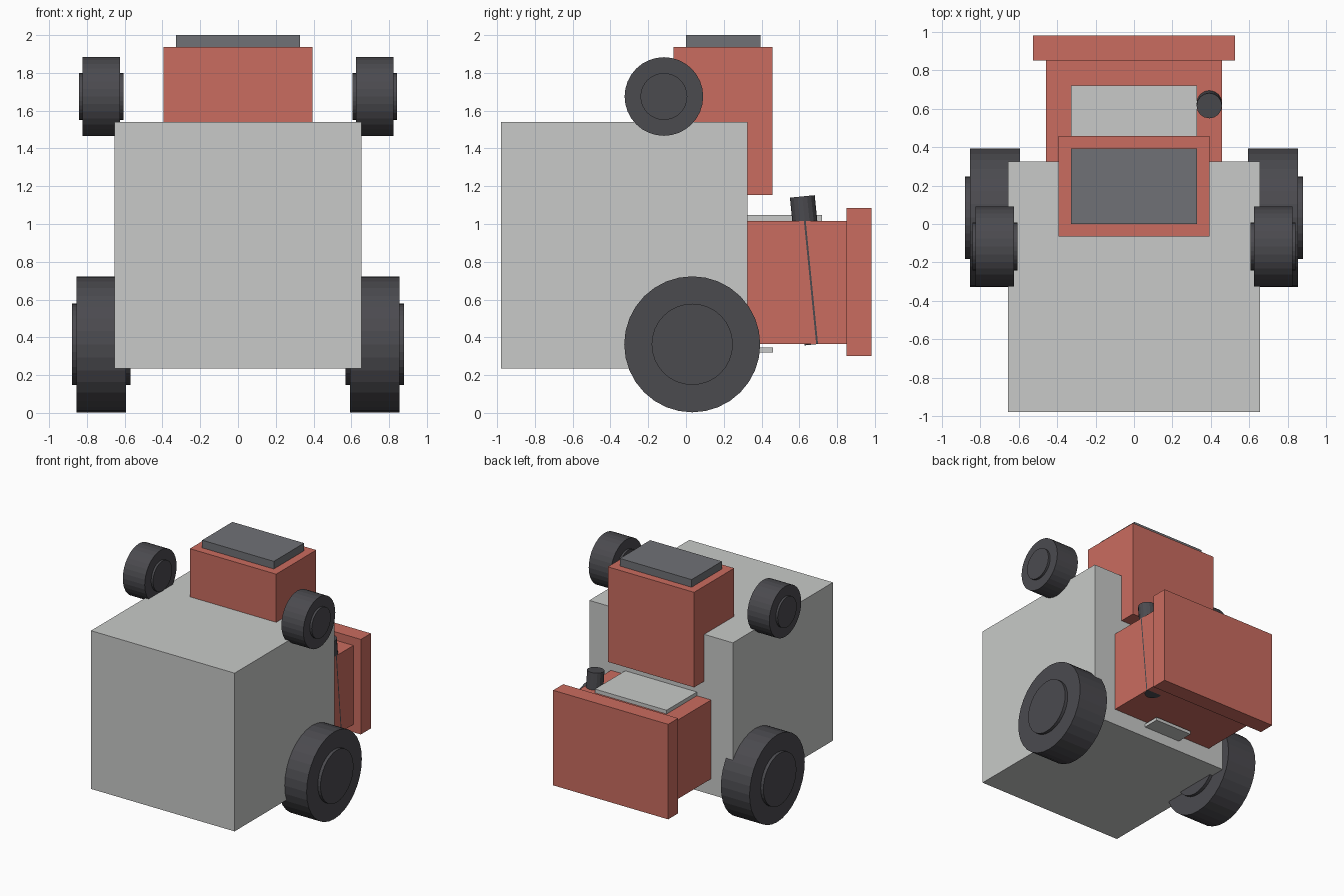
import bpy
import math

cube = bpy.data.objects.get("Cube")
if cube:
    bpy.data.objects.remove(cube, do_unlink=True)


def material(name, rgb):
    mat = bpy.data.materials.new(name)
    mat.use_nodes = True
    colour = (*rgb, 1.0)
    mat.diffuse_color = colour
    mat.node_tree.nodes["Principled BSDF"].inputs["Base Color"].default_value = colour
    return mat


RED = material("faded_red_paint", (0.59, 0.15, 0.115))
GREY = material("light_grey", (0.58, 0.59, 0.58))
SLATE = material("slate_grey", (0.162, 0.165, 0.18))
RUBBER = material("dark_rubber", (0.07, 0.069, 0.078))


def box(name, xs, ys, zs, mat):
    """Box between low and high limits on each axis."""
    spans = (xs, ys, zs)
    bpy.ops.mesh.primitive_cube_add(size=1, location=[(a + b) / 2 for a, b in spans])
    ob = bpy.context.object
    ob.name = name
    ob.scale = [b - a for a, b in spans]
    bpy.ops.object.transform_apply(location=False, rotation=False, scale=True)
    ob.data.materials.append(mat)
    return ob


def cylinder(name, radius, depth, location, rotation, mat, sides=32):
    bpy.ops.mesh.primitive_cylinder_add(vertices=sides, radius=radius, depth=depth,
                                        location=location, rotation=rotation)
    ob = bpy.context.object
    ob.name = name
    ob.data.materials.append(mat)
    return ob


def wheel(name, side, x, y, z, radius, width, hub_radius, hub_width):
    """Tyre with a hub disc that stands proud on both faces."""
    turn = (0, math.pi / 2, 0)
    cylinder(name + "_tyre", radius, width, (side * x, y, z), turn, RUBBER)
    cylinder(name + "_hub", hub_radius, hub_width, (side * x, y, z), turn, RUBBER)


# Main body block
box("body", (-0.655, 0.655), (-0.98, 0.325), (0.235, 1.54), GREY)

# Cabin and roof
box("cabin", (-0.394, 0.394), (-0.065, 0.457), (1.153, 1.937), RED)
box("roof", (-0.327, 0.327), (0.0, 0.394), (1.93, 2.0), SLATE)

# Engine hood, end panel and plates
box("hood", (-0.457, 0.457), (-0.2, 0.855), (0.365, 1.016), RED)
box("end_panel", (-0.525, 0.525), (0.851, 0.982), (0.3, 1.084), RED)
box("hood_plate", (-0.327, 0.327), (0.07, 0.72), (0.98, 1.047), GREY)
box("drawbar_plate", (-0.165, 0.165), (0.2, 0.46), (0.32, 0.346), GREY)

# Tilted exhaust pipe
cylinder("exhaust_pipe", 0.066, 0.786, (0.392, 0.655, 0.755), (0.1, 0, 0), RUBBER, 16)

# Wheel pairs
for side, label in ((1, "left"), (-1, "right")):
    wheel("large_wheel_" + label, side, 0.724, 0.033, 0.363, 0.36, 0.262, 0.215, 0.312)
    wheel("small_wheel_" + label, side, 0.724, -0.117, 1.675, 0.208, 0.2, 0.124, 0.235)
